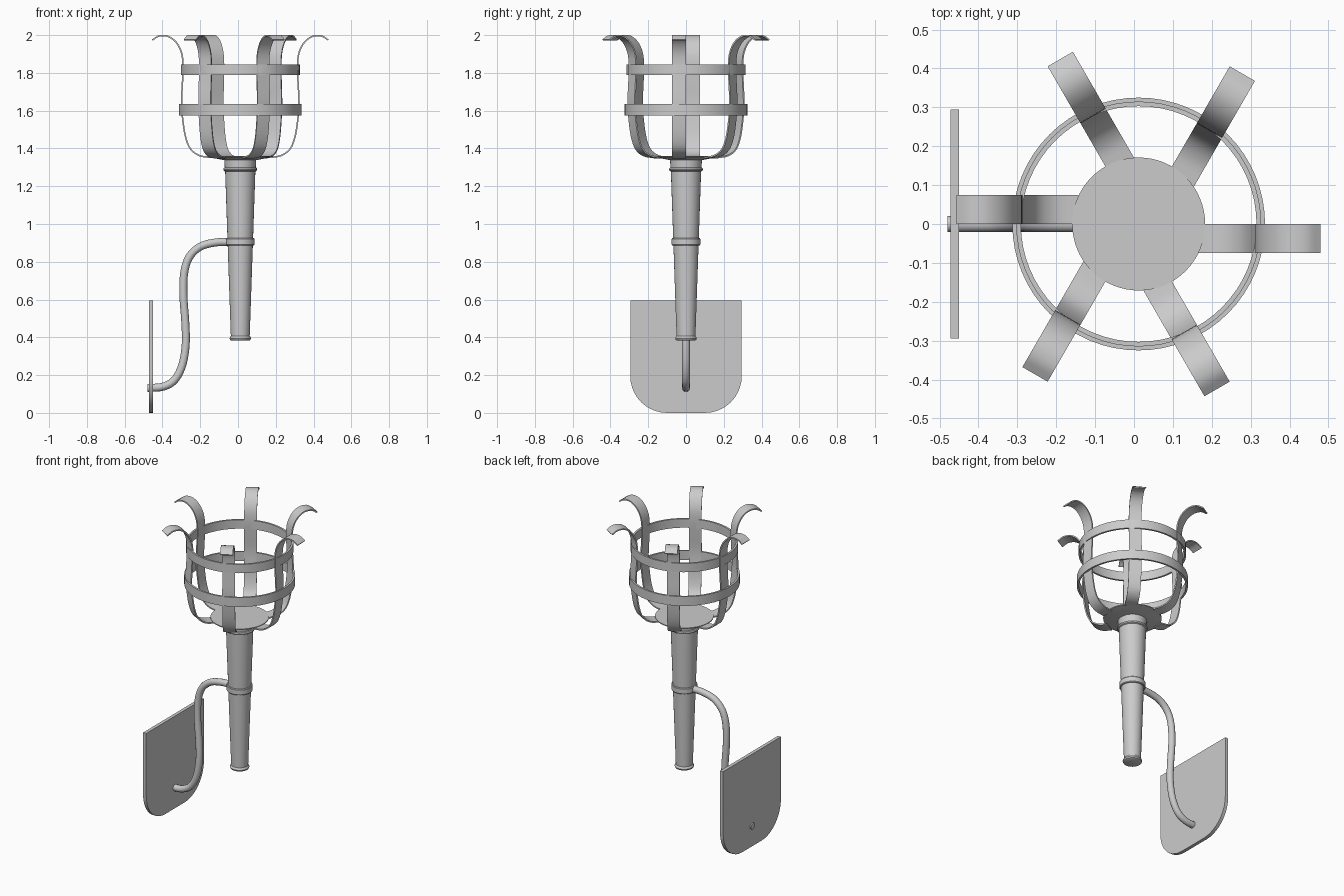
import bpy, bmesh
from math import pi, sin, cos, radians
from mathutils import Vector, Matrix

if "Cube" in bpy.data.objects:
    bpy.data.objects.remove(bpy.data.objects["Cube"])

CX = 0.012  # torch axis


def finish(ob):
    """Apply modifiers / curve bevel and shade smooth with sharp edges."""
    bpy.ops.object.select_all(action='DESELECT')
    ob.select_set(True)
    bpy.context.view_layer.objects.active = ob
    bpy.ops.object.convert(target='MESH')
    bpy.ops.object.shade_smooth_by_angle(angle=radians(35))
    return ob


def make(name, verts, faces):
    me = bpy.data.meshes.new(name)
    me.from_pydata(verts, [], faces)
    bm = bmesh.new()
    bm.from_mesh(me)
    bmesh.ops.recalc_face_normals(bm, faces=bm.faces)
    bm.to_mesh(me)
    bm.free()
    ob = bpy.data.objects.new(name, me)
    bpy.context.collection.objects.link(ob)
    return ob


def spline(pts, n=5):
    """Catmull-Rom curve through the points."""
    p = [Vector(q) for q in pts]
    p = [2 * p[0] - p[1]] + p + [2 * p[-1] - p[-2]]
    out = []
    for a, b, c, d in zip(p, p[1:], p[2:], p[3:]):
        for i in range(n):
            t = i / n
            out.append(0.5 * (2 * b + (c - a) * t + (2 * a - 5 * b + 4 * c - d) * t * t
                              + (3 * b - a - 3 * c + d) * t ** 3))
    return out + [p[-2]]


def lathe(name, prof, seg=48, closed=False):
    """Spin (r, z) profile about the torch axis; closed = ring, else capped."""
    n = len(prof)
    verts = [(CX + r * cos(2 * pi * s / seg), r * sin(2 * pi * s / seg), z)
             for s in range(seg) for r, z in prof]
    faces = []
    for s in range(seg):
        t = (s + 1) % seg
        for i in range(n if closed else n - 1):
            j = (i + 1) % n
            faces.append((s * n + i, t * n + i, t * n + j, s * n + j))
    if not closed:
        faces.append([s * n for s in range(seg)])
        faces.append([s * n + n - 1 for s in range(seg)])
    return finish(make(name, verts, faces))


# Tapered handle with end bead and neck bead
lathe("handle", [(0.047, 0.382), (0.054, 0.386), (0.057, 0.394), (0.054, 0.402), (0.050, 0.407),
                 (0.080, 1.278), (0.087, 1.282), (0.090, 1.289), (0.087, 1.297), (0.082, 1.300),
                 (0.085, 1.345)])
# Shallow dish under the basket
lathe("basket_base", [(0.080, 1.337), (0.171, 1.355), (0.171, 1.361)], 64)
# Collar holding the bracket arm
lathe("handle_collar", [(0.060, 0.887), (0.073, 0.887), (0.076, 0.891),
                        (0.076, 0.921), (0.073, 0.925), (0.060, 0.925)], closed=True)
# Two hoops around the basket
for name, r, z0, z1 in (("lower_hoop", 0.325, 1.575, 1.635), ("upper_hoop", 0.315, 1.788, 1.845)):
    lathe(name, [(r, z0), (r, z1), (r - 0.012, z1), (r - 0.012, z0)], 64, True)

# Six curled basket straps, each with one edge on its radial line
path = spline([(0.155, 1.352), (0.215, 1.362), (0.262, 1.395), (0.288, 1.455), (0.303, 1.54),
               (0.311, 1.64), (0.306, 1.75), (0.303, 1.84), (0.312, 1.91), (0.342, 1.965),
               (0.385, 1.994), (0.430, 1.995), (0.466, 1.974)], 4)
strap_w = 0.075
for k in range(6):
    verts = [(r, y, z) for r, z in path for y in (-strap_w, 0)]
    faces = [(2 * i, 2 * i + 2, 2 * i + 3, 2 * i + 1) for i in range(len(path) - 1)]
    ob = make("basket_strap", verts, faces)
    ob.data.transform(Matrix.Translation((CX, 0, 0)) @ Matrix.Rotation(k * pi / 3, 4, 'Z'))
    m = ob.modifiers.new("thickness", 'SOLIDIFY')
    m.thickness = 0.008
    m.offset = 0
    finish(ob)

# S-shaped bracket arm
arm = spline([(-0.04, 0.905), (-0.12, 0.902), (-0.20, 0.880), (-0.258, 0.825), (-0.285, 0.74),
              (-0.289, 0.62), (-0.279, 0.48), (-0.277, 0.36), (-0.296, 0.25), (-0.338, 0.172),
              (-0.40, 0.138), (-0.479, 0.132)], 5)
cu = bpy.data.curves.new("bracket_arm", 'CURVE')
cu.dimensions = '3D'
sp = cu.splines.new('POLY')
sp.points.add(len(arm) - 1)
for pt, (x, z) in zip(sp.points, arm):
    pt.co = (x, 0, z, 1)
cu.bevel_depth = 0.021
cu.bevel_resolution = 4
cu.use_fill_caps = True
ob = bpy.data.objects.new("bracket_arm", cu)
bpy.context.collection.objects.link(ob)
finish(ob)

# Wall plate with rounded lower corners
hw, rad, x0, x1 = 0.295, 0.195, -0.472, -0.45
right = [(hw, 0.595)] + [(hw - rad + rad * cos(a), rad - rad * sin(a))
                         for a in (i * pi / 20 for i in range(11))]
outline = right + [(-y, z) for y, z in reversed(right)]
n = len(outline)
verts = [(x, y, z) for x in (x0, x1) for y, z in outline]
faces = [list(range(n)), list(range(n, 2 * n))]
faces += [(i, (i + 1) % n, n + (i + 1) % n, n + i) for i in range(n)]
finish(make("wall_plate", verts, faces))
